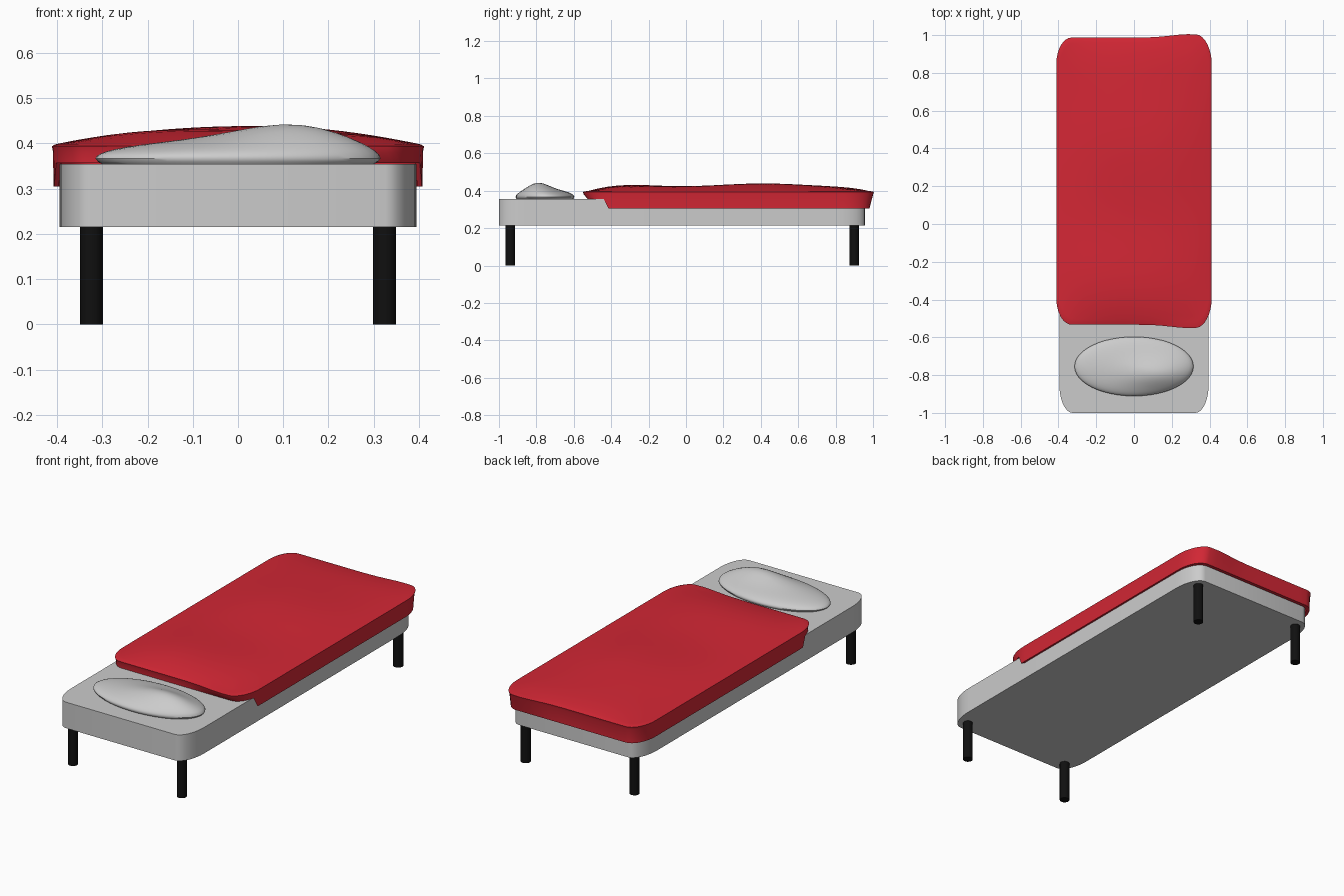
import bpy, math
from math import sin, cos, pi, exp

if "Cube" in bpy.data.objects:
    bpy.data.objects.remove(bpy.data.objects["Cube"])


def material(name, rgb):
    m = bpy.data.materials.new(name)
    m.diffuse_color = (*rgb, 1)
    m.use_nodes = True
    m.node_tree.nodes["Principled BSDF"].inputs["Base Color"].default_value = m.diffuse_color
    return m


def loft(name, rings, mat=None, top_point=None):
    """Skin a stack of equal rings; caps the last, and the first with a fan or an n-gon."""
    n = len(rings[0])
    verts = [p for r in rings for p in r]
    faces = []
    for k in range(len(rings) - 1):
        for i in range(n):
            j = (i + 1) % n
            faces.append((k * n + i, (k + 1) * n + i, (k + 1) * n + j, k * n + j))
    last = (len(rings) - 1) * n
    faces.append(tuple(last + i for i in reversed(range(n))))
    if top_point:
        verts.append(top_point)
        faces += [(len(verts) - 1, i, (i + 1) % n) for i in range(n)]
    else:
        faces.append(tuple(range(n)))
    me = bpy.data.meshes.new(name)
    me.from_pydata(verts, [], faces)
    ob = bpy.data.objects.new(name, me)
    bpy.context.collection.objects.link(ob)
    if mat:
        me.materials.append(mat)
    bpy.ops.object.select_all(action='DESELECT')
    ob.select_set(True)
    bpy.context.view_layer.objects.active = ob
    bpy.ops.object.shade_smooth_by_angle(angle=math.radians(35))
    return ob


def rounded_rect(hx, hy, rx, ry, seg=8, nx=1, ny=1):
    """Anticlockwise outline with elliptical corners and subdivided sides."""
    pts = []
    for q, (sx, sy) in enumerate([(1, 1), (-1, 1), (-1, -1), (1, -1)]):
        for i in range(seg + 1):
            a = (q + i / seg) * pi / 2
            pts.append((sx * (hx - rx) + rx * cos(a), sy * (hy - ry) + ry * sin(a)))
        a0 = pts[-1]
        nxt = [(-(hx - rx), hy), (-hx, -(hy - ry)), (hx - rx, -hy), (hx, hy - ry)][q]
        n = nx if q % 2 == 0 else ny
        for i in range(1, n):
            t = i / n
            pts.append((a0[0] + (nxt[0] - a0[0]) * t, a0[1] + (nxt[1] - a0[1]) * t))
    return pts


red = material("red_cloth", (0.65, 0.02, 0.035))
black = material("black_legs", (0.005, 0.005, 0.005))

# Mattress
outline = rounded_rect(0.395, 0.978, 0.07, 0.15)
loft("mattress", [[(x, y - 0.022, z) for x, y in outline] for z in (0.355, 0.215)])

# Legs
for y, end in ((-0.94, "front"), (0.9, "back")):
    for x, side in ((-0.324, "left"), (0.324, "right")):
        bpy.ops.mesh.primitive_cylinder_add(vertices=32, radius=0.025, depth=0.217,
                                            location=(x, y, 0.1085))
        leg = bpy.context.object
        leg.name = f"{end}_{side}_leg"
        leg.data.materials.append(black)
        bpy.ops.object.shade_smooth_by_angle()

# Blanket: domed, gently wavy top with a skirt hanging over three sides
CY = 0.227
HX, HY = 0.408, 0.754
edge = rounded_rect(HX, HY, 0.08, 0.14, 8, 14, 26)


def blanket_top(x, y):
    u, v = min(1, abs(x) / HX), min(1, abs(y) / HY)
    dome = (1 - u ** 2.5) * (1 - v ** 6)
    wave = 0.005 * cos(2 * pi * (y + CY - 0.4) / 0.77) + 0.003 * sin(9 * x + 5 * y)
    return (x, y + CY, 0.397 + dome * (0.034 + wave))


def bump(x, y):
    """Loose cloth pushed out at both ends on the right-hand side."""
    b = 0.018 * exp(-((x - 0.29) / 0.13) ** 2)
    return b * max(-1, min(1, y / HY * 1.2)) * (abs(y) / HY) ** 6


def wall(scale, height):
    out = []
    for x, y in edge:
        yy = y + CY
        low = 0.305 if yy > -0.43 else 0.357
        z = low if height is None else height
        out.append((x * scale, y * scale + CY + (bump(x, y) if z > 0.37 else 0), z))
    return out


rings = []
for s in [i / 14 for i in range(1, 14)] + [0.97, 0.99]:
    rings.append([blanket_top(x * s, y * s + bump(x, y) * s ** 6) for x, y in edge])
rings.append(wall(1.008, 0.394))
rings.append(wall(1.002, 0.38))
rings.append(wall(1.0, None))
rings.append(wall(0.975, None))
rings.append(wall(0.97, 0.358))
loft("blanket", rings, red, blanket_top(0, 0))

# Pillow: an ellipse with a hump towards the front right
PX, PY, PC = 0.315, 0.157, -0.754


def pillow_point(r, a):
    x, y = PX * r * cos(a), PC + PY * r * sin(a)
    amp = 0.04 + 0.046 * exp(-((x - 0.16) / 0.2) ** 2 - ((y + 0.8) / 0.09) ** 2)
    return (x, y, 0.367 + amp * math.sqrt(max(0, 1 - r * r)))


angles = [2 * pi * i / 48 for i in range(48)]
rings = [[pillow_point(sin(t * pi / 24), a) for a in angles] for t in range(1, 13)]
for s, z in ((0.985, 0.36), (0.95, 0.354)):
    rings.append([(PX * s * cos(a), PC + PY * s * sin(a), z) for a in angles])
loft("pillow", rings, None, pillow_point(0, 0))
